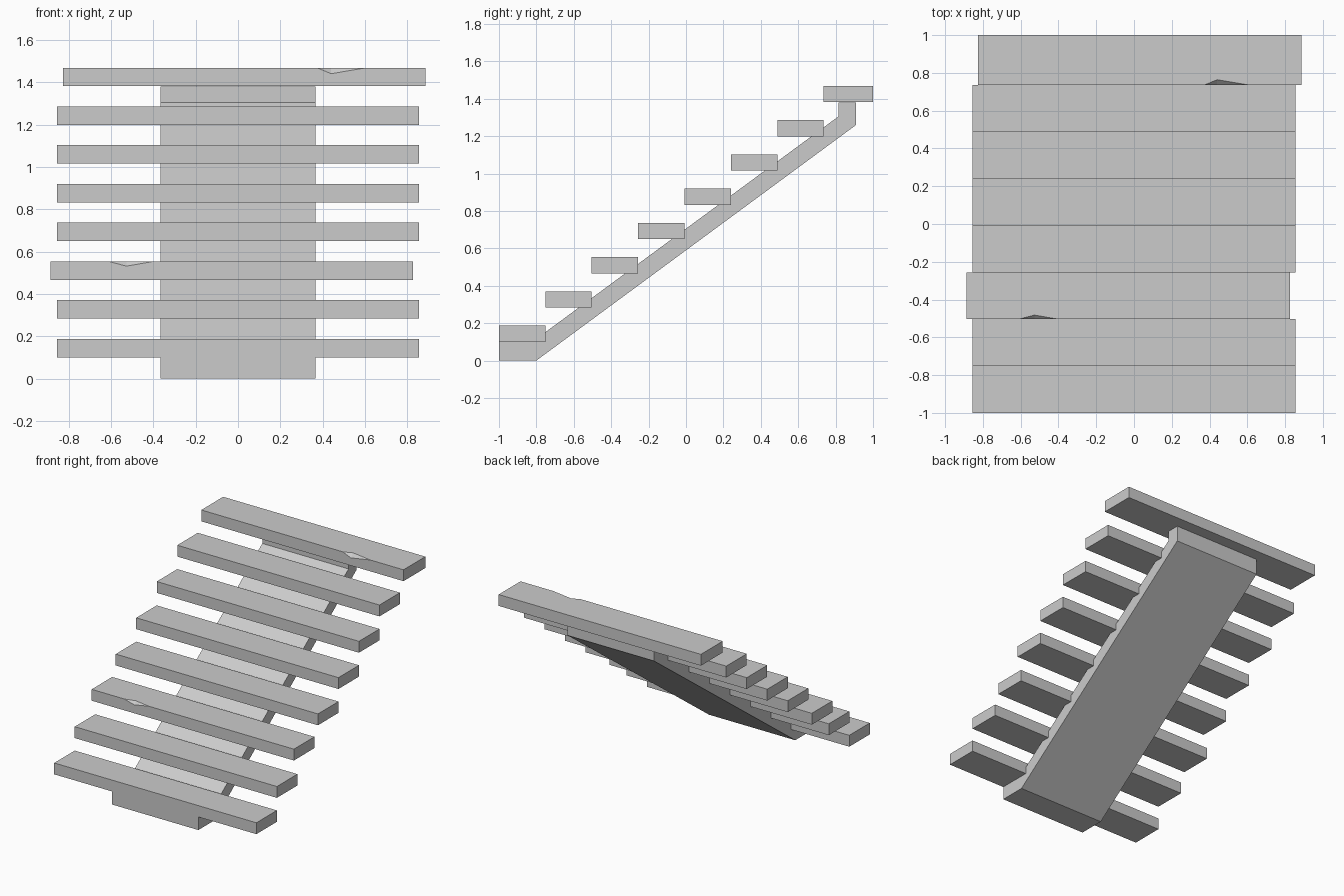
import bpy, bmesh

cube = bpy.data.objects.get("Cube")
if cube:
    bpy.data.objects.remove(cube, do_unlink=True)

GREY = (0.6, 0.6, 0.6, 1)
stone = bpy.data.materials.new("light_grey_stone")
stone.use_nodes = True
stone.diffuse_color = GREY
stone.node_tree.nodes["Principled BSDF"].inputs["Base Color"].default_value = GREY


def loft(name, rings):
    """Skin a row of matching rings, cap the ends and tidy flat faces."""
    bm = bmesh.new()
    loops = [[bm.verts.new(p) for p in ring] for ring in rings]
    n = len(loops[0])
    for a, b in zip(loops, loops[1:]):
        for i in range(n):
            j = (i + 1) % n
            bm.faces.new((a[i], a[j], b[j], b[i]))
    bm.faces.new(loops[0][::-1])
    bm.faces.new(loops[-1])
    bmesh.ops.remove_doubles(bm, verts=bm.verts[:], dist=0.0005)
    bmesh.ops.dissolve_limit(bm, angle_limit=0.01, verts=bm.verts[:], edges=bm.edges[:])
    bmesh.ops.recalc_face_normals(bm, faces=bm.faces[:])
    mesh = bpy.data.meshes.new(name)
    bm.to_mesh(mesh)
    bm.free()
    mesh.materials.append(stone)
    obj = bpy.data.objects.new(name, mesh)
    bpy.context.collection.objects.link(obj)


# Sloping support with a flat foot and an upright top end
profile = [(-1, 0), (-0.8, 0), (0.91, 1.26), (0.91, 1.38), (0.815, 1.38),
           (0.815, 1.305), (-0.75, 0.153), (-0.75, 0.1), (-1, 0.1)]
loft("support", [[(x, y, z) for y, z in profile] for x in (-0.365, 0.365)])

# Treads; two are shifted sideways and chipped on the top front edge
COUNT, HALF, RUN, RISE, THICK = 8, 0.856, 0.248, 0.183, 0.087
shifts = {2: -0.03, 7: 0.03}
chips = {2: (-0.61, -0.527, -0.4, 0.022), 7: (0.373, 0.44, 0.607, 0.028)}

for k in range(COUNT):
    y0, z0 = -1 + k * RUN, 0.1 + k * RISE
    y1 = 1 if k == COUNT - 1 else y0 + RUN
    z1 = z0 + THICK
    dx = shifts.get(k, 0)
    sections = [(dx - HALF, 0), (dx + HALF, 0)]
    if k in chips:
        start, middle, end, depth = chips[k]
        sections[1:1] = [(start, 0), (middle, depth), (end, 0)]
    loft(f"tread_{k + 1}", [[(x, y0, z0), (x, y1, z0), (x, y1, z1),
                             (x, y0 + c, z1), (x, y0, z1 - c)] for x, c in sections])
